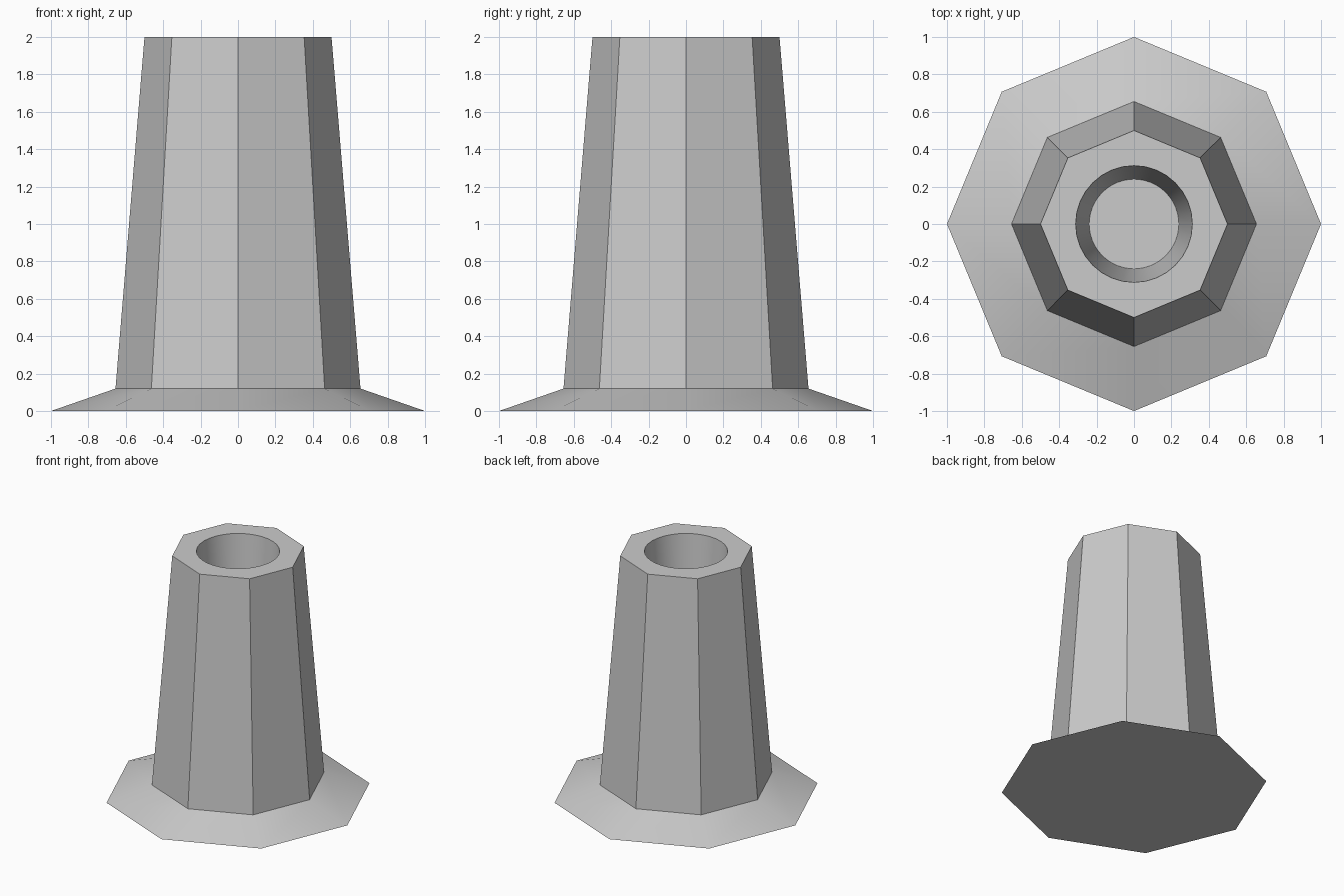
import bpy
import bmesh
from math import cos, sin, pi, radians

cube = bpy.data.objects.get("Cube")
if cube:
    bpy.data.objects.remove(cube)

SIDES, BORE_SIDES = 8, 32

grey = bpy.data.materials.new("plain grey")
grey.use_nodes = True
colour = (0.6, 0.6, 0.6, 1)
grey.diffuse_color = colour
grey.node_tree.nodes["Principled BSDF"].inputs["Base Color"].default_value = colour

bm = bmesh.new()


def ring(radius, z, count):
    return [bm.verts.new((radius * cos(2 * pi * i / count),
                          radius * sin(2 * pi * i / count), z))
            for i in range(count)]


def loft(lower, upper):
    n = len(lower)
    for i in range(n):
        j = (i + 1) % n
        bm.faces.new((lower[i], lower[j], upper[j], upper[i]))


def loop_edges(verts):
    return [bm.edges.get((verts[i - 1], verts[i])) for i in range(len(verts))]


# Flared foot and tapered octagonal body
foot = ring(1.0, 0, SIDES)
shoulder = ring(0.655, 0.12, SIDES)
top = ring(0.5, 2.0, SIDES)
loft(foot, shoulder)
loft(shoulder, top)
bm.faces.new(foot[::-1])

# Round tapered socket with a flat floor
mouth = ring(0.312, 2.0, BORE_SIDES)
floor = ring(0.24, 1.0, BORE_SIDES)
loft(mouth, floor)
bm.faces.new(floor)

# Flat top between the octagon and the socket
bmesh.ops.triangle_fill(bm, use_beauty=True, use_dissolve=False,
                        edges=loop_edges(top) + loop_edges(mouth), normal=(0, 0, 1))
bmesh.ops.recalc_face_normals(bm, faces=bm.faces)

mesh = bpy.data.meshes.new("socket_post")
bm.to_mesh(mesh)
bm.free()
mesh.materials.append(grey)
post = bpy.data.objects.new("socket_post", mesh)
bpy.context.collection.objects.link(post)

# Smooth foot and socket, crisp body edges
bpy.ops.object.select_all(action="DESELECT")
post.select_set(True)
bpy.context.view_layer.objects.active = post
bpy.ops.object.shade_smooth_by_angle(angle=radians(30))
